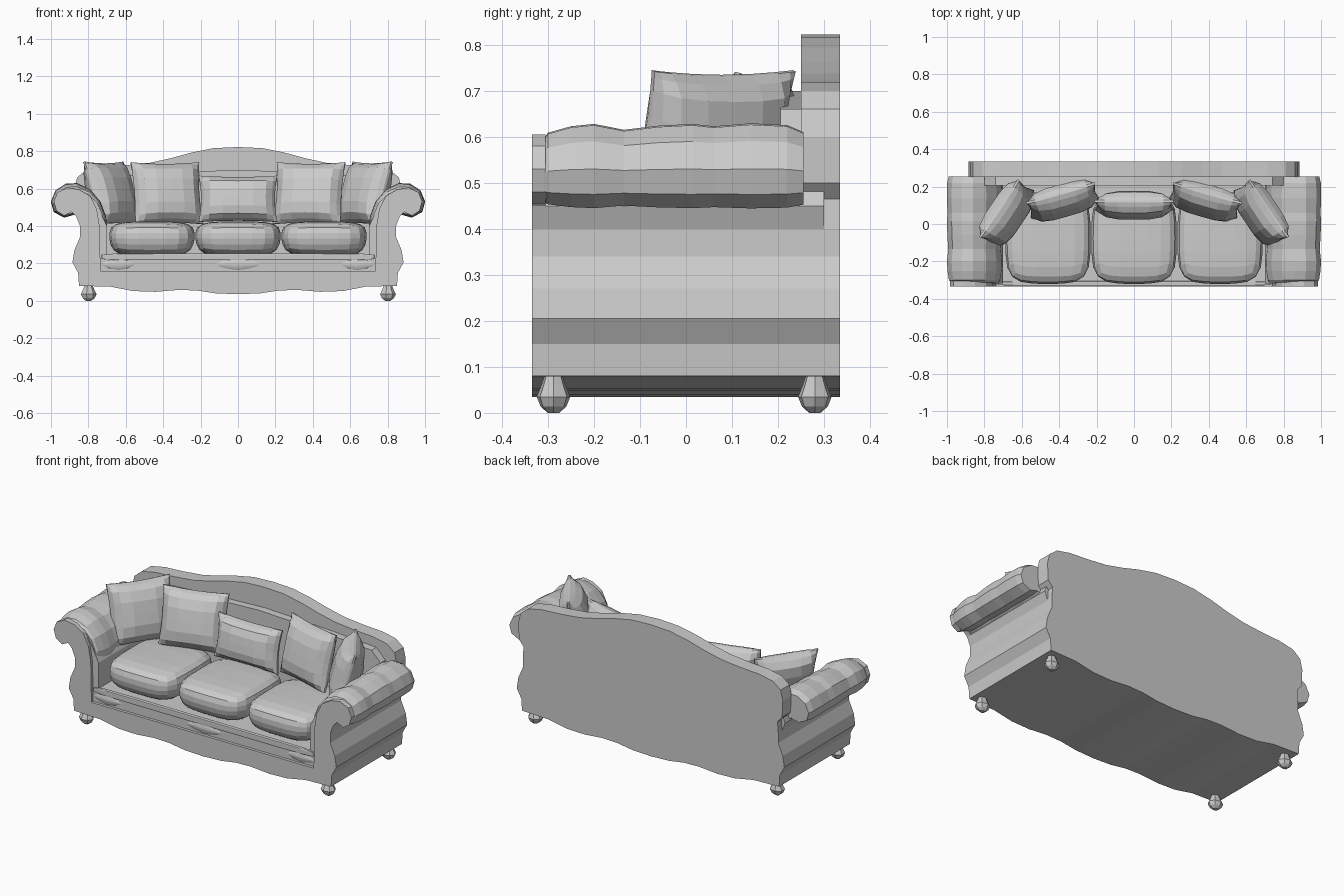
import bpy, bmesh, math
from mathutils import Vector, Euler

if "Cube" in bpy.data.objects:
    bpy.data.objects.remove(bpy.data.objects["Cube"])


def finish(name, bm):
    bmesh.ops.recalc_face_normals(bm, faces=bm.faces)
    mesh = bpy.data.meshes.new(name)
    bm.to_mesh(mesh)
    bm.free()
    obj = bpy.data.objects.new(name, mesh)
    bpy.context.collection.objects.link(obj)
    return obj


def slab(name, half, y0, y1):
    """Extrude a left-right symmetric outline given as its right half (x, z)."""
    outline = half + [(-x, z) for x, z in reversed(half) if x > 0]
    bm = bmesh.new()
    face = bm.faces.new([bm.verts.new((x, y0, z)) for x, z in outline])
    ext = bmesh.ops.extrude_face_region(bm, geom=[face])
    verts = [v for v in ext["geom"] if isinstance(v, bmesh.types.BMVert)]
    bmesh.ops.translate(bm, verts=verts, vec=(0, y1 - y0, 0))
    bmesh.ops.triangulate(bm, faces=[f for f in bm.faces if len(f.verts) > 4])
    return finish(name, bm)


def loft(name, rings):
    """Skin a row of equal-length rings and cap both ends."""
    bm = bmesh.new()
    rows = [[bm.verts.new(p) for p in r] for r in rings]
    n = len(rows[0])
    for a, b in zip(rows, rows[1:]):
        for i in range(n):
            bm.faces.new((a[i], a[(i + 1) % n], b[(i + 1) % n], b[i]))
    bm.faces.new(rows[0])
    bm.faces.new(rows[-1])
    return finish(name, bm)


def soft_box(name, size, loc, power=5, taper=0):
    """Cube rounded into a superellipsoid; taper narrows the underside."""
    bm = bmesh.new()
    bmesh.ops.create_cube(bm, size=2)
    bmesh.ops.subdivide_edges(bm, edges=bm.edges[:], cuts=5, use_grid_fill=True)
    for v in bm.verts:
        norm = sum(abs(c) ** power for c in v.co) ** (1 / power)
        p = v.co / norm
        k = 1 + taper * min(0, p.z)
        v.co = (p.x * k * size[0] + loc[0], p.y * k * size[1] + loc[1], p.z * size[2] + loc[2])
    return finish(name, bm)


def pillow(name, w, h, t, loc, tilt, turn):
    """Scatter pillow: two puffed sheets meeting in a thin flange."""
    bm = bmesh.new()
    steps = [-1, -.92, -.75, -.4, 0, .4, .75, .92, 1]
    rot = Euler((math.radians(tilt), 0, math.radians(turn))).to_matrix()
    for side in (-1, 1):
        grid = []
        for v in steps:
            row = []
            for u in steps:
                a, b = min(1, abs(u) / .95), min(1, abs(v) / .95)
                puff = .006 + t * math.sqrt((1 - a ** 4) * (1 - b ** 4))
                p = Vector((u * w * (1 - .06 * (1 - v * v)), side * puff,
                            v * h * (1 - .06 * (1 - u * u))))
                row.append(bm.verts.new(rot @ p + Vector(loc)))
            grid.append(row)
        for j in range(8):
            for i in range(8):
                bm.faces.new((grid[j][i], grid[j][i + 1], grid[j + 1][i + 1], grid[j + 1][i]))
    border = [e for e in bm.edges if e.is_boundary]
    bmesh.ops.bridge_loops(bm, edges=border)
    return finish(name, bm)


# Shared wavy skirt and curved side outline
lower = [(0, .035), (.12, .04), (.22, .055), (.32, .058), (.44, .048), (.56, .052),
         (.68, .075), (.85, .08), (.855, .15), (.885, .205), (.875, .27),
         (.845, .34), (.845, .40), (.865, .45)]

# Base with solid arms, full depth
slab("base", lower + [(.84, .52), (.78, .54), (.74, .48), (.70, .40), (.70, .245), (0, .245)],
     -.318, .30)

# Front frame: apron and scrolled arm fronts
slab("front_frame", lower + [(.89, .475), (.93, .455), (.97, .48), (.985, .53), (.965, .58),
     (.91, .605), (.85, .595), (.79, .56), (.755, .49), (.74, .40), (.735, .16), (0, .16)],
     -.335, -.305)

# Camel back
slab("back", lower[:-1] + [(.84, .465), (.87, .50), (.875, .60), (.86, .66), (.81, .70),
     (.72, .718), (.60, .725), (.47, .738), (.36, .762), (.25, .792), (.13, .816), (0, .822)],
     .25, .335)

# Upholstered inner back
slab("inner_back", [(0, .24), (.71, .24), (.78, .45), (.80, .60), (.74, .66), (.45, .68),
     (.25, .69), (0, .70)], .205, .26)

# Rolled arm pads, with gathers along their length
section = [(.70, .37), (.705, .45), (.735, .53), (.79, .595), (.86, .628), (.92, .625),
           (.975, .59), (1.0, .53), (.985, .475), (.93, .445), (.875, .46), (.82, .42)]
stations = [(-.312, .72), (-.30, .85), (-.25, .96), (-.20, 1), (-.135, .90), (-.06, .97),
            (.015, 1), (.06, .96), (.14, 1.01), (.22, .98), (.255, .86)]
for side, tag in ((-1, "left"), (1, "right")):
    loft("arm_pad_" + tag, [[(side * (.86 + (x - .86) * (s + 1) / 2), y, .5 + (z - .5) * s)
                             for x, z in section] for y, s in stations])

# Seat cushions, narrower underneath
for i, x in enumerate((-.46, 0, .46)):
    soft_box(f"seat_cushion_{i + 1}", (.228, .245, .093), (x, -.075, .332), 4, .08)

# Raised trim along the recessed seat rail
soft_box("seat_rail_trim", (.73, .012, .018), (0, -.318, .235), 8)

# Carved swags on the seat rail
for x, w in ((0, .12), (-.64, .09), (.64, .09)):
    soft_box("carved_swag", (w, .009, .03), (x, -.320, .195), 1.4)

# Scatter pillows
pillow("centre_pillow", .21, .125, .065, (0, .10, .545), -10, 0)
for side, tag in ((-1, "left"), (1, "right")):
    pillow("inner_pillow_" + tag, .19, .17, .07, (side * .38, .125, .575), -14, -side * 16)
    pillow("outer_pillow_" + tag, .185, .175, .075, (side * .68, .055, .575), -16, -side * 56)

# Bun feet
foot = [(0, .015), (.014, .034), (.035, .044), (.06, .032), (.085, .022)]
for x in (-.80, .80):
    for y in (-.288, .28):
        loft("bun_foot", [[(x + r * math.cos(k * math.tau / 7), y + r * .85 * math.sin(k * math.tau / 7), z)
                           for k in range(7)] for z, r in foot])
